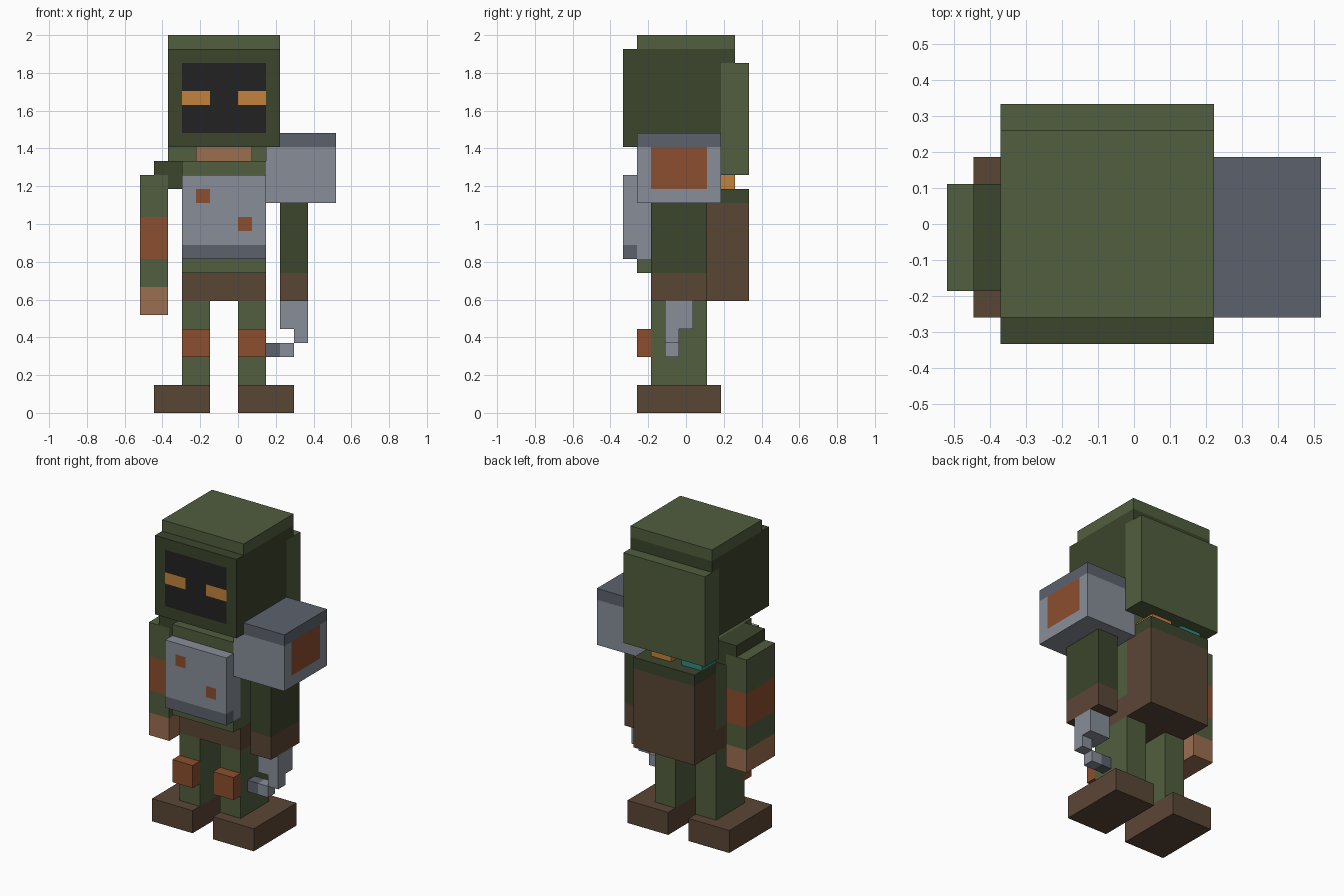
import bpy
import bmesh
from mathutils import Vector

cube = bpy.data.objects.get("Cube")
if cube:
    bpy.data.objects.remove(cube, do_unlink=True)

U = 2 / 27        # one block
MID_Y = 4.5       # block coordinate of the centre in depth


def linear(c):
    c /= 255
    return c / 12.92 if c <= 0.04045 else ((c + 0.055) / 1.055) ** 2.4


COLOURS = {
    "green": (81, 94, 63), "dark_green": (60, 69, 44), "steel": (136, 142, 152),
    "dark_steel": (92, 98, 108), "rust": (140, 78, 46), "amber": (196, 130, 60),
    "visor_black": (34, 34, 34), "skin": (155, 110, 80), "brown": (90, 70, 53),
    "teal": (46, 140, 130),
}
MATS = {}
for name, rgb in COLOURS.items():
    m = bpy.data.materials.new(name)
    m.use_nodes = True
    col = (*[linear(c) for c in rgb], 1)
    m.diffuse_color = col
    bsdf = m.node_tree.nodes["Principled BSDF"]
    bsdf.inputs["Base Color"].default_value = col
    bsdf.inputs["Roughness"].default_value = 0.9
    MATS[name] = m


def block(name, lo, hi, colour, paint=()):
    """Box in block units; paint is a list of (colour, lo, hi) regions cut into its faces."""
    bm = bmesh.new()
    bmesh.ops.create_cube(bm, size=1)
    for v in bm.verts:
        v.co = Vector([hi[i] if v.co[i] > 0 else lo[i] for i in range(3)])
    # cut along the borders of the painted regions
    cuts = {(i, p[i]) for _, a, b in paint for p in (a, b) for i in range(3)
            if lo[i] < p[i] < hi[i]}
    for axis, pos in sorted(cuts):
        normal = Vector([float(i == axis) for i in range(3)])
        bmesh.ops.bisect_plane(bm, geom=bm.verts[:] + bm.edges[:] + bm.faces[:],
                               plane_co=normal * pos, plane_no=normal, dist=1e-5)
    used = [colour]
    for region_colour, a, b in paint:
        if region_colour not in used:
            used.append(region_colour)
        for f in bm.faces:
            c = f.calc_center_median()
            if all(a[i] - 1e-3 <= c[i] <= b[i] + 1e-3 for i in range(3)):
                f.material_index = used.index(region_colour)
    for v in bm.verts:
        v.co = Vector((v.co.x, v.co.y - MID_Y, v.co.z)) * U
    bmesh.ops.recalc_face_normals(bm, faces=bm.faces)
    mesh = bpy.data.meshes.new(name)
    bm.to_mesh(mesh)
    bm.free()
    for c in used:
        mesh.materials.append(MATS[c])
    ob = bpy.data.objects.new(name, mesh)
    bpy.context.collection.objects.link(ob)
    return ob


# Legs, knee pads and outward-pointing boots
for side, leg_x, boot_x in (("right", -4, -6), ("left", 0, 0)):
    block(side + "_boot", (boot_x, 1, 0), (boot_x + 4, 7, 2), "brown")
    block(side + "_leg", (leg_x, 2, 2), (leg_x + 2, 6, 8), "green")
    block(side + "_knee_pad", (leg_x, 1, 4), (leg_x + 2, 2, 6), "rust")

# Torso with belt, chest plate and neck
block("belt", (-4, 2, 8), (2, 6, 10), "brown")
block("torso", (-4, 1, 10), (2, 6, 18), "green",
      [("steel", (-4, 1, 11), (2, 2, 17))])
block("chest_plate", (-4, 0, 11), (2, 1, 17), "steel",
      [("dark_steel", (-4, 0, 11), (2, 1, 12)),
       ("rust", (-3, -1, 15), (-2, 0, 16)),
       ("rust", (0, -1, 13), (1, 0, 14))])
block("neck", (-3, 2, 18), (1, 6, 19), "skin")

# Head, visor with eyes, and hood
block("head", (-5, 0, 19), (3, 7, 26), "dark_green",
      [("visor_black", (-4, -1, 20), (2, 0, 25)),
       ("amber", (-4, -1, 22), (-2, 0, 23)),
       ("amber", (0, -1, 22), (2, 0, 23))])
block("head_rear", (-5, 7, 25), (3, 8, 26), "dark_green")
block("hood_top", (-5, 1, 26), (3, 8, 27), "green")
block("hood_back", (-5, 7, 17), (3, 9, 25), "green")

# Right arm with a banded sleeve and stepped shoulder
block("right_arm", (-7, 2, 7), (-5, 6, 17), "green",
      [("skin", (-7, 2, 7), (-5, 6, 9)),
       ("rust", (-7, 2, 11), (-5, 6, 14))])
block("right_shoulder", (-5, 2, 16), (-4, 6, 18), "dark_green")
block("right_shoulder_cap", (-6, 2, 17), (-5, 6, 18), "dark_green")

# Left arm with armoured shoulder and hook
block("shoulder_armour", (2, 1, 15), (7, 7, 20), "steel",
      [("dark_steel", (2, 1, 19), (7, 7, 20)),
       ("rust", (7, 2, 16), (8, 6, 19))])
block("left_arm", (3, 2, 8), (5, 6, 15), "dark_green",
      [("brown", (3, 2, 8), (5, 6, 10))])
block("hook_base", (3, 3, 6), (5, 5, 8), "steel")
block("hook_bend", (4, 3, 5), (5, 4, 6), "steel")
block("hook_tip", (2, 3, 4), (4, 4, 5), "steel",
      [("dark_steel", (2, 3, 4), (3, 4, 5))])

# Backpack with flap and two bottles
block("backpack", (-4, 6, 8), (2, 9, 16), "brown",
      [("dark_green", (-4, 6, 15), (2, 9, 16))])
block("amber_bottle", (-1, 6, 16), (1, 8, 17), "amber")
block("teal_bottle", (-4, 6, 16), (-2, 8, 17), "teal")
